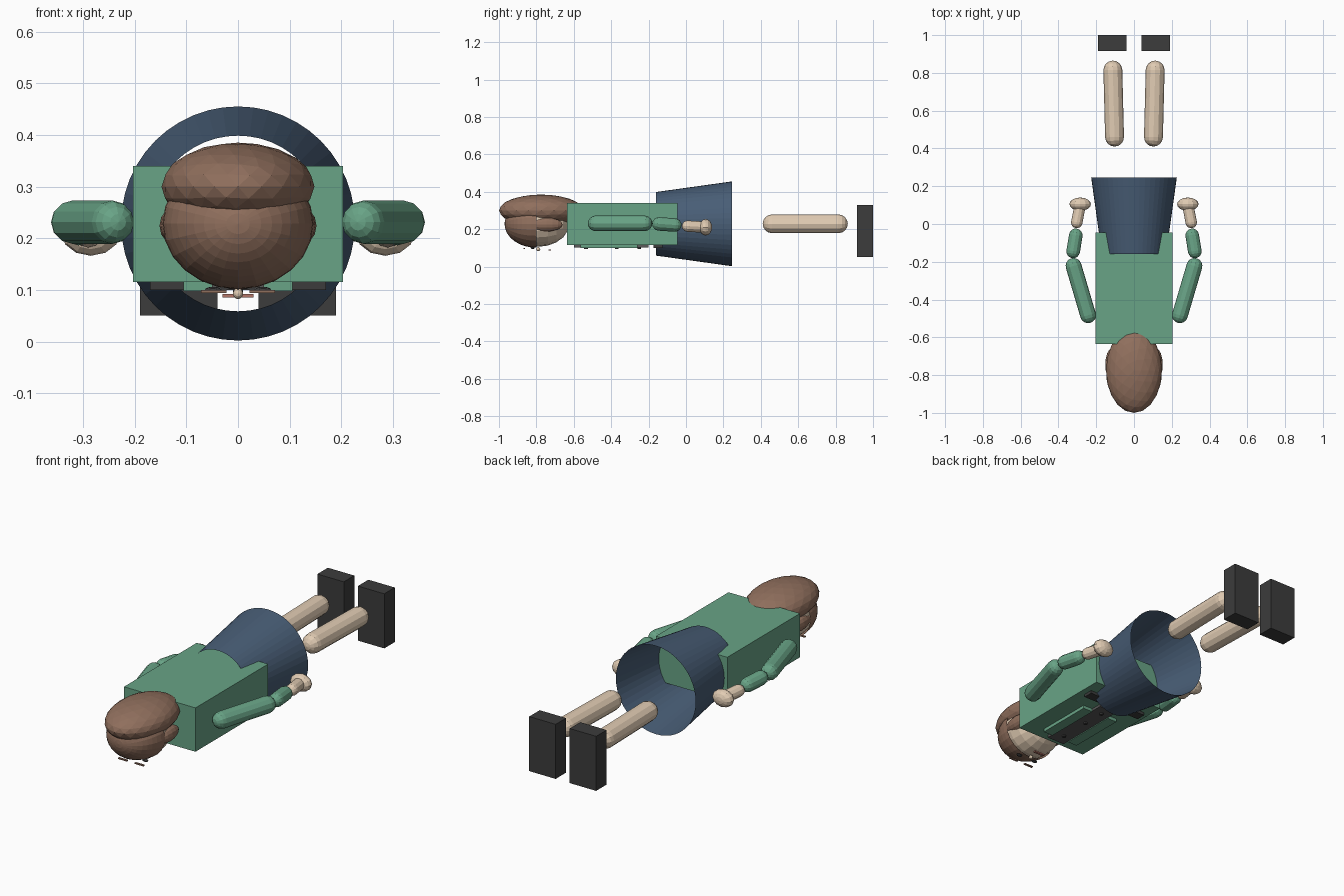
import bpy, bmesh, math
from mathutils import Vector, Matrix

if "Cube" in bpy.data.objects:
    bpy.data.objects.remove(bpy.data.objects["Cube"])


def material(name, rgb):
    m = bpy.data.materials.new(name)
    m.diffuse_color = (*rgb, 1)
    m.use_nodes = True
    m.node_tree.nodes["Principled BSDF"].inputs["Base Color"].default_value = m.diffuse_color
    return m


GREEN = material("green_cloth", (0.14, 0.37, 0.24))
NAVY = material("navy_cloth", (0.065, 0.11, 0.18))
SKIN = material("skin", (0.75, 0.60, 0.45))
BROWN = material("brown_hair", (0.28, 0.16, 0.11))
DARK = material("dark", (0.045, 0.045, 0.045))
SHIRT = material("shirt_grey", (0.10, 0.10, 0.10))
LIP = material("lip", (0.45, 0.18, 0.14))


def finish(name, bm, mat):
    bmesh.ops.recalc_face_normals(bm, faces=bm.faces)
    me = bpy.data.meshes.new(name)
    bm.to_mesh(me)
    bm.free()
    me.materials.append(mat)
    ob = bpy.data.objects.new(name, me)
    bpy.context.collection.objects.link(ob)
    return ob


def box(name, lo, hi, mat):
    bm = bmesh.new()
    lo, hi = Vector(lo), Vector(hi)
    bmesh.ops.create_cube(bm, size=1, matrix=Matrix.Translation((lo + hi) / 2)
                          @ Matrix.Diagonal((*(hi - lo), 1)))
    return finish(name, bm, mat)


def lathe(name, profile, start, direction, mat, n=12, scale=(1, 1, 1)):
    """Spin (radius, distance) points about an axis through start."""
    bm = bmesh.new()
    vs = [bm.verts.new((r, 0, t)) for r, t in profile]
    es = [bm.edges.new(p) for p in zip(vs, vs[1:])]
    bmesh.ops.spin(bm, geom=vs + es, cent=(0, 0, 0), axis=(0, 0, 1),
                   angle=math.tau, steps=n, use_duplicate=False)
    bmesh.ops.remove_doubles(bm, verts=bm.verts, dist=1e-5)
    rot = Vector(direction).to_track_quat('Z', 'Y').to_matrix().to_4x4()
    bm.transform(Matrix.Translation(start) @ Matrix.Diagonal((*scale, 1)) @ rot)
    return finish(name, bm, mat)


def capsule(name, a, b, r, mat, n=12):
    a, b = Vector(a), Vector(b)
    length = (b - a).length
    arc = [math.radians(d) for d in (0, 22.5, 45, 67.5, 90)]
    prof = [(r * math.sin(t), -r * math.cos(t)) for t in arc]
    prof += [(x, length - y) for x, y in reversed(prof)]
    return lathe(name, prof, a, b - a, mat, n)


def ellipsoid(name, c, rad, mat, n=20, rings=10):
    prof = [(math.sin(math.pi * i / rings), -math.cos(math.pi * i / rings))
            for i in range(rings + 1)]
    return lathe(name, prof, c, (0, -1, 0), mat, n, rad)


Z = 0.2285

# Torso and open skirt
box("torso", (-0.203, -0.635, 0.115), (0.203, -0.045, 0.34), GREEN)
lathe("skirt", [(0.17, -0.16), (0.2265, 0.245)], (0, 0, Z), (0, 1, 0), NAVY, 48)

# Clothing details on the chest, which faces down
box("shirt_panel", (-0.05, -0.60, 0.102), (0.05, -0.20, 0.118), SHIRT)
box("belt", (-0.17, -0.175, 0.10), (0.17, -0.125, 0.118), DARK)
for i, y in enumerate((-0.535, -0.37, -0.25)):
    lathe(f"button_{i}", [(0, 0.008), (0.01, 0.008), (0.01, 0)],
          (0, y, 0.103), (0, 0, -1), DARK)

# Head, cap of hair and hair volume at the back
ellipsoid("head", (0, -0.79, 0.228), (0.138, 0.165, 0.122), SKIN)
cap = [(math.sin(math.radians(9 * i)), math.cos(math.radians(9 * i)))
       for i in range(11)]
lathe("hair_cap", cap, (0, -0.80, 0.228), (0, -1, 0), BROWN, 24,
      (0.146, 0.17, 0.127))
bm = bmesh.new()
bmesh.ops.create_icosphere(bm, subdivisions=3, radius=1,
                           matrix=Matrix.Translation((0, -0.775, 0.30))
                           @ Matrix.Diagonal((0.148, 0.225, 0.085, 1)))
finish("back_hair", bm, BROWN)

# Nose and mouth
ellipsoid("nose", (0, -0.79, 0.093), (0.01, 0.011, 0.011), SKIN, 12, 6)
box("mouth", (-0.03, -0.735, 0.085), (0.03, -0.722, 0.092), LIP)

# Mirrored parts
for s, side in ((-1, "left"), (1, "right")):
    box(f"lapel_{side}", (s * 0.05, -0.565, 0.098), (s * 0.105, -0.26, 0.118), GREEN)
    box(f"shoe_{side}", (s * 0.04, 0.915, 0.05), (s * 0.19, 1.0, 0.33), DARK)
    capsule(f"leg_{side}", (s * 0.103, 0.46, Z), (s * 0.112, 0.815, Z), 0.05, SKIN)
    capsule(f"upper_arm_{side}", (s * 0.243, -0.483, 0.231),
            (s * 0.32, -0.222, 0.231), 0.042, GREEN)
    capsule(f"forearm_{side}", (s * 0.322, -0.145, 0.228),
            (s * 0.308, -0.06, 0.222), 0.036, GREEN)
    capsule(f"wrist_{side}", (s * 0.303, 0.008, 0.216),
            (s * 0.29, 0.075, 0.212), 0.03, SKIN)
    ellipsoid(f"hand_{side}", (s * 0.285, 0.105, 0.21), (0.057, 0.035, 0.044), SKIN, 12, 8)
    ellipsoid(f"side_hair_{side}", (s * 0.118, -0.745, 0.224), (0.034, 0.085, 0.038), BROWN, 14, 8)
    ellipsoid(f"eye_{side}", (s * 0.048, -0.82, 0.1), (0.016, 0.011, 0.006), DARK, 12, 6)
    box(f"brow_{side}", (s * 0.022, -0.87, 0.094), (s * 0.072, -0.86, 0.1), BROWN)
